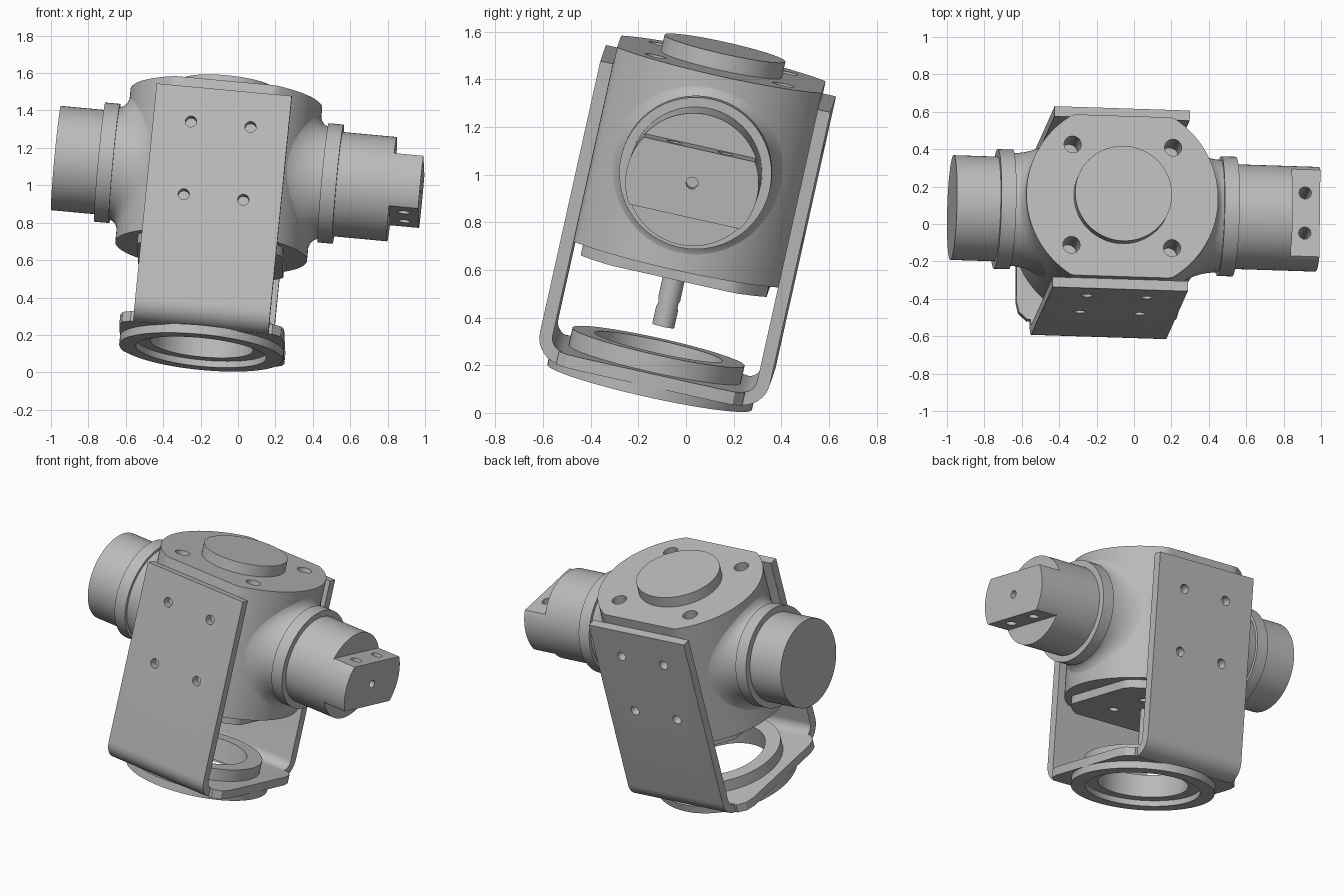
import bpy, bmesh, math
from mathutils import Matrix, Vector

if "Cube" in bpy.data.objects:
    bpy.data.objects.remove(bpy.data.objects["Cube"], do_unlink=True)

# One grey metal for the whole assembly
metal = bpy.data.materials.new("grey_metal")
metal.use_nodes = True
GREY = (0.5, 0.5, 0.5, 1)
metal.diffuse_color = GREY
metal.node_tree.nodes["Principled BSDF"].inputs["Base Color"].default_value = GREY

# Tilted frame of the assembly: arm axis, depth axis, body axis
up = Vector((0.097, 0.216, 0.971)).normalized()
arm = Vector((0.9948, -0.033, -0.0965))
arm = (arm - up * arm.dot(up)).normalized()
depth = up.cross(arm)
FRAME = Matrix.Translation((-0.102, 0.06, 1.065)) @ Matrix((arm, depth, up)).transposed().to_4x4()

AXES = {"x": lambda a, b, t: (t, a, b),
        "y": lambda a, b, t: (a, t, b),
        "z": lambda a, b, t: (a, b, t)}
parts = []


def build(name, rows, close_rows=False, caps=True):
    """Skin a list of closed point loops into one object."""
    bm = bmesh.new()
    loops = [[bm.verts.new(p) for p in row] for row in rows]
    n = len(loops[0])
    pairs = list(zip(loops, loops[1:]))
    if close_rows:
        pairs.append((loops[-1], loops[0]))
    for lo, hi in pairs:
        for i in range(n):
            j = (i + 1) % n
            bm.faces.new((lo[i], lo[j], hi[j], hi[i]))
    if caps and not close_rows:
        bm.faces.new(loops[0])
        bm.faces.new(loops[-1])
    bmesh.ops.recalc_face_normals(bm, faces=bm.faces)
    mesh = bpy.data.meshes.new(name)
    bm.to_mesh(mesh)
    bm.free()
    mesh.materials.append(metal)
    ob = bpy.data.objects.new(name, mesh)
    bpy.context.collection.objects.link(ob)
    ob.matrix_world = FRAME
    parts.append(ob)
    return ob


def disc(r, a_max=9, b_max=9, n=96, centre=(0, 0)):
    """Circle outline, optionally flattened on opposite sides."""
    pts = []
    for i in range(n):
        t = math.tau * (i + 0.5) / n
        a, b = r * math.cos(t), r * math.sin(t)
        pts.append((centre[0] + max(-a_max, min(a_max, a)),
                    centre[1] + max(-b_max, min(b_max, b))))
    return pts


def prism(name, outline, axis, lo, hi):
    place = AXES[axis]
    return build(name, [[place(a, b, t) for a, b in outline] for t in (lo, hi)])


def lathe(name, profile, n=96):
    rows = []
    for r, h in profile:
        rows.append([(r * math.cos(math.tau * i / n), r * math.sin(math.tau * i / n), h)
                     for i in range(n)])
    return build(name, rows, close_rows=True)


def drill(ob, radius, axis, lo, hi, centres=((0, 0),), n=24):
    """Bore round holes through an object."""
    for c in centres:
        cutter = prism("hole_cutter", disc(radius, n=n, centre=c), axis, lo, hi)
        parts.remove(cutter)
        cutter.hide_render = True
        mod = ob.modifiers.new("hole", "BOOLEAN")
        mod.operation = "DIFFERENCE"
        mod.solver = "EXACT"
        mod.object = cutter
        bpy.context.view_layer.objects.active = ob
        bpy.ops.object.modifier_apply(modifier=mod.name)
        bpy.data.objects.remove(cutter, do_unlink=True)


def grid(a, b, shift=0):
    return [(i * a, j * b + shift) for i in (-1, 1) for j in (-1, 1)]


# Main housing with two flats, top boss and bottom cover
R = 0.515
housing = prism("housing", disc(R, b_max=0.44, n=128), "z", -0.43, 0.41)
drill(housing, 0.046, "z", 0.2, 0.6, grid(0.27, 0.275))
prism("top_boss", disc(0.26), "z", 0.40, 0.48)
cover = prism("bottom_cover", disc(0.47, 0.39, 0.4), "z", -0.482, -0.42)
drill(cover, 0.03, "z", -0.6, -0.44, grid(0.15, 0.15))

# Output shaft with a cross hole
shaft = prism("shaft", disc(0.047, n=48), "z", -0.72, -0.45)
drill(shaft, 0.022, "y", -0.2, 0.2, [(0, -0.625)])


# Blended necks between the housing and the arm flanges
def neck(name, side):
    rows = []
    for k in range(9):
        t = k / 8
        row = []
        for i in range(96):
            c, s = math.cos(math.tau * i / 96), math.sin(math.tau * i / 96)
            start = math.sqrt(R * R - (0.38 * c) ** 2) - 0.006
            mid = math.sqrt(R * R - (0.3 * c) ** 2) + 0.005
            x = (1 - t) ** 2 * start + 2 * t * (1 - t) * mid + t * t * 0.57
            r = (1 - t) ** 2 * 0.38 + 2 * t * (1 - t) * 0.305 + t * t * 0.3
            row.append((side * x, r * c, r * s))
        rows.append(row)
    build(name, rows, caps=False)


for side, label in ((1, "left"), (-1, "right")):
    neck(label + "_neck", side)
    prism(label + "_flange", disc(0.32), "x", side * 0.56, side * 0.64)

# Plain arm on one side, arm with flattened drilled tongue on the other
prism("right_arm", disc(0.28), "x", -0.875, -0.6)
prism("left_arm", disc(0.28), "x", 0.6, 0.93)
tongue = prism("left_tongue", disc(0.28, b_max=0.145), "x", 0.9, 1.087)
drill(tongue, 0.033, "z", -0.4, 0.4, [(1.007, -0.11), (1.007, 0.11)])
drill(tongue, 0.025, "x", 1.02, 1.2)


# U-shaped bracket: bent strip profile extruded across the width
def bend(radius, flip):
    pts = []
    for i in range(9):
        a = math.pi / 2 * i / 8
        pts.append((flip * (0.38 + radius * math.cos(a)), -0.825 - radius * math.sin(a)))
    return pts


outer = [(0.495, 0.348)] + bend(0.115, 1) + bend(0.115, -1)[::-1] + [(-0.495, 0.348)]
inner = [(-0.44, 0.348)] + bend(0.06, -1) + bend(0.06, 1)[::-1] + [(0.44, 0.348)]
bracket = prism("bracket", outer + inner, "x", -0.363, 0.363)
drill(bracket, 0.32, "z", -1.1, -0.7, n=64)
drill(bracket, 0.03, "y", -0.7, 0.7, grid(0.16, 0.2, -0.042))

# Base flange widening the bracket bottom
corner = [(0.44, 0.3), (0.425, 0.36), (0.38, 0.4)]
base = corner + [(-a, b) for a, b in corner[::-1]]
base += [(-a, -b) for a, b in corner] + [(a, -b) for a, b in corner[::-1]]
flange = prism("base_flange", base, "z", -0.94, -0.885)
drill(flange, 0.32, "z", -1.1, -0.7, n=64)

# Stepped bearing collar through the base
lathe("bearing_collar", [(0.275, -0.81), (0.37, -0.81), (0.37, -0.935), (0.44, -0.935),
                         (0.44, -0.985), (0.35, -0.985), (0.35, -0.95), (0.275, -0.95)])

# Smooth curved surfaces, keep edges sharp
bpy.ops.object.select_all(action="DESELECT")
for ob in parts:
    ob.select_set(True)
bpy.context.view_layer.objects.active = parts[0]
bpy.ops.object.shade_smooth_by_angle(angle=math.radians(30))
